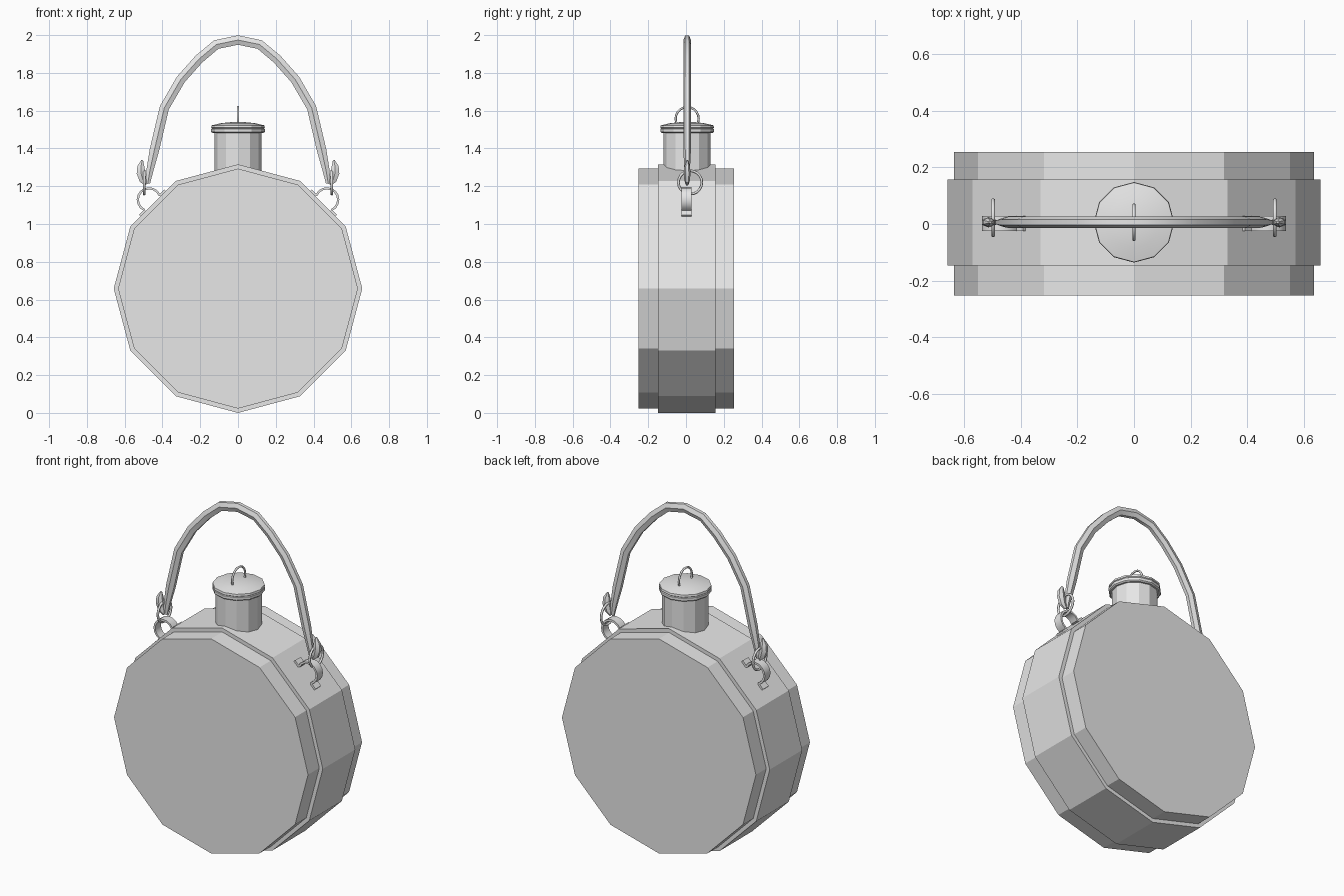
import bpy, bmesh
from math import sin, cos, pi, radians
from mathutils import Vector

if "Cube" in bpy.data.objects:
    bpy.data.objects.remove(bpy.data.objects["Cube"])

grey = bpy.data.materials.new("plain_grey")
grey.use_nodes = True
grey.diffuse_color = (0.8, 0.8, 0.8, 1)
grey.node_tree.nodes["Principled BSDF"].inputs["Base Color"].default_value = (0.8, 0.8, 0.8, 1)

YC = 0.006      # centre line of the fittings
BODY_R = 0.658  # radius of the middle band


def finish(obj, angle=29):
    """Give the part its colour and shading."""
    obj.data.materials.clear()
    obj.data.materials.append(grey)
    bpy.ops.object.select_all(action="DESELECT")
    obj.select_set(True)
    bpy.context.view_layer.objects.active = obj
    bpy.ops.object.shade_smooth_by_angle(angle=radians(angle))
    return obj


def skin(name, rings):
    """Bridge a row of equal point loops and close both ends."""
    bm = bmesh.new()
    loops = [[bm.verts.new(p) for p in ring] for ring in rings]
    n = len(loops[0])
    for a, b in zip(loops, loops[1:]):
        for i in range(n):
            j = (i + 1) % n
            bm.faces.new((a[i], a[j], b[j], b[i]))
    bm.faces.new(loops[0])
    bm.faces.new(loops[-1])
    bmesh.ops.recalc_face_normals(bm, faces=bm.faces)
    mesh = bpy.data.meshes.new(name)
    bm.to_mesh(mesh)
    bm.free()
    obj = bpy.data.objects.new(name, mesh)
    bpy.context.collection.objects.link(obj)
    return finish(obj)


def lathe(name, profile, along_y=False, sides=12):
    """Turn (radius, height) pairs around the z axis or the y axis."""
    rings = []
    for r, h in profile:
        turn = [(r * cos(2 * pi * k / sides), r * sin(2 * pi * k / sides)) for k in range(sides)]
        rings.append([(u, h, v + BODY_R) if along_y else (u, v + YC, h) for u, v in turn])
    return skin(name, rings)


def sweep(name, path, section, scales=None):
    """Run a (radial, y) section along a path in the xz plane."""
    rings = []
    for i, (x, z) in enumerate(path):
        a, b = path[max(i - 1, 0)], path[min(i + 1, len(path) - 1)]
        t = Vector((b[0] - a[0], b[1] - a[1])).normalized()
        s = scales[i] if scales else 1
        rings.append([(x - t.y * u * s, YC + w * s, z + t.x * u * s) for u, w in section])
    return skin(name, rings)


def ring(name, location, radius, wire):
    """Wire ring standing in the yz plane."""
    bpy.ops.mesh.primitive_torus_add(major_segments=20, minor_segments=6, major_radius=radius,
                                     minor_radius=wire, location=location, rotation=(0, pi / 2, 0))
    obj = bpy.context.object
    obj.name = name
    return finish(obj, 70)


# Flask: twelve-sided drum with a wider middle band
lathe("flask_body", [(0.635, -0.252), (0.635, -0.147), (BODY_R, -0.147),
                     (BODY_R, 0.157), (0.635, 0.157), (0.635, 0.253)], along_y=True)

# Neck, lid and pull ring
lathe("neck", [(0.125, 1.25), (0.125, 1.49)])
lathe("lid", [(0.135, 1.482), (0.142, 1.488), (0.142, 1.503), (0.137, 1.506),
              (0.142, 1.51), (0.14, 1.522), (0.09, 1.534), (0.03, 1.54)])
ring("lid_ring", (0, YC, 1.558), 0.061, 0.006)

# Carrying handle: half the arch, then its mirror
half = [(0.478, 1.215), (0.465, 1.29), (0.443, 1.39), (0.39, 1.615), (0.303, 1.765),
        (0.207, 1.873), (0.115, 1.95)]
arch = half + [(0, 1.974)] + [(-x, z) for x, z in reversed(half)]
hexagon = [(0.029 * sin(k * pi / 3), 0.02 * cos(k * pi / 3)) for k in range(6)]
taper = [0.5, 0.75] + [1] * (len(arch) - 4) + [0.75, 0.5]
sweep("handle", arch, hexagon, taper)

# Strap bracket outline, as (along the face, out from the face)
loop = [(-0.095, 0.006), (-0.058, 0.006)]
loop += [(-0.06 * cos(a), 0.03 + 0.06 * sin(a)) for a in (radians(-20 + 22 * k) for k in range(11))]
loop += [(0.058, 0.006), (0.095, 0.006)]
strap = [(-0.006, -0.03), (0.006, -0.03), (0.006, 0.022), (-0.006, 0.022)]
hook = [(0.484, 1.21), (0.503, 1.232), (0.514, 1.27), (0.514, 1.305), (0.507, 1.338)]
face = BODY_R * cos(pi / 12)
d = cos(pi / 4)

# Bracket, link and hook on each shoulder
for side, s in (("left", 1), ("right", -1)):
    sweep(side + "_bracket",
          [(s * d * (face + n + t), BODY_R + d * (face + n - t)) for t, n in loop], strap)
    ring(side + "_link", (s * 0.497, 0.022, 1.22), 0.062, 0.007)
    sweep(side + "_hook", [(s * x, z) for x, z in hook], hexagon, [0.4, 0.75, 0.9, 0.75, 0.2])
